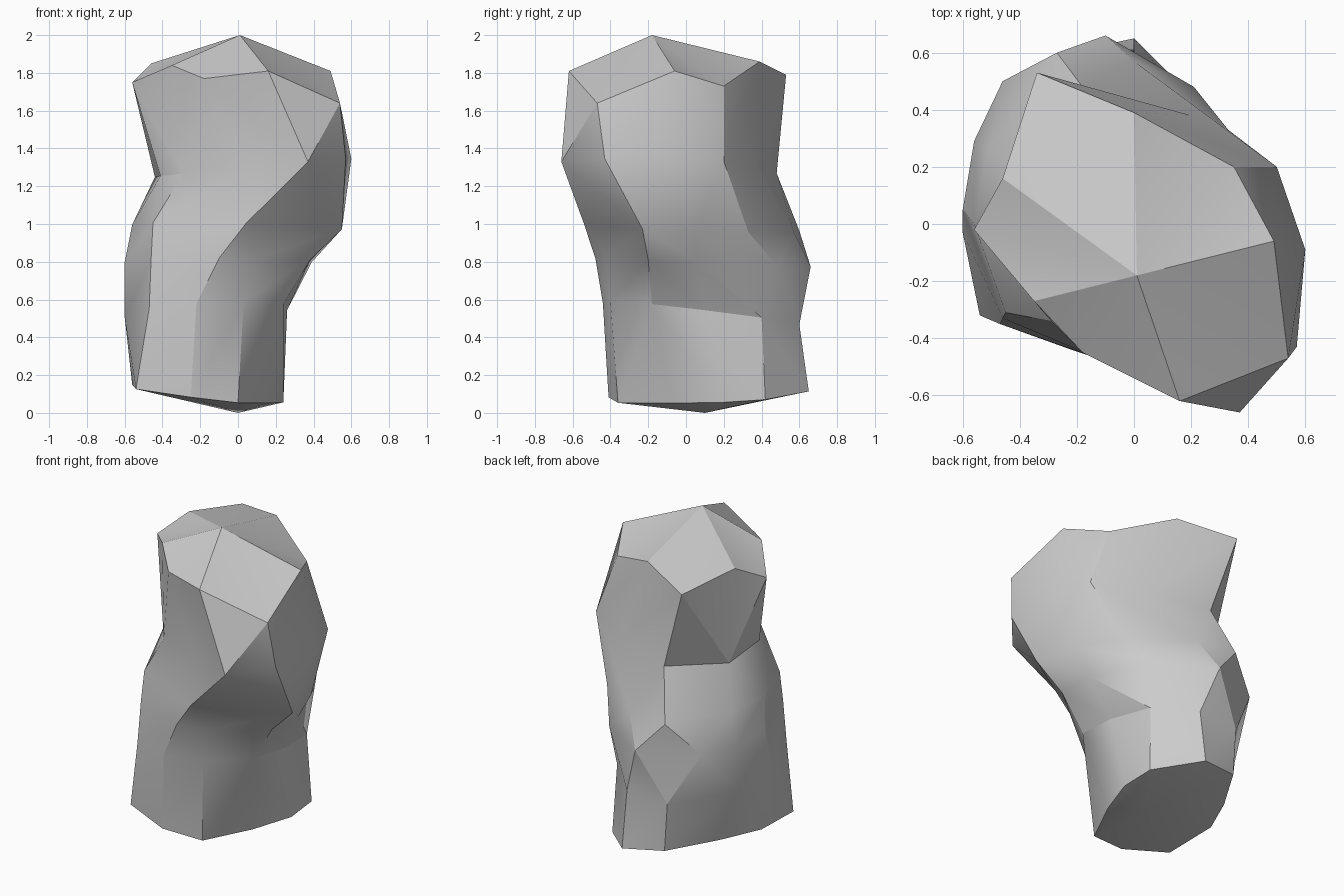
import bpy, bmesh, math

if "Cube" in bpy.data.objects:
    bpy.data.objects.remove(bpy.data.objects["Cube"])

# Cross-sections, bottom to top: (base height, x tilt, y tilt) and an outline
# of ten corners running front -> right -> back -> left.
sections = [
    # foot
    ((0.075, -0.13, 0.06), [(-.25, -.41), (0, -.36), (.15, -.06), (.24, .2), (.23, .42),
                            (0, .65), (-.26, .59), (-.45, .28), (-.56, .03), (-.54, -.32)]),
    # shin
    ((0.54, 0.06, -0.12), [(-.22, -.44), (.03, -.4), (.24, -.18), (.26, .1), (.21, .4),
                           (0, .6), (-.28, .59), (-.54, .27), (-.6, -.03), (-.47, -.35)]),
    # back bulge
    ((0.80, 0.0, -0.04), [(-.1, -.48), (.1, -.42), (.38, -.2), (.39, .06), (.21, .48),
                          (-.1, .66), (-.46, .5), (-.56, .29), (-.6, .05), (-.46, -.33)]),
    # under the overhang
    ((0.98, -0.03, -0.04), [(.04, -.54), (.29, -.4), (.55, -.23), (.48, .06), (.33, .33),
                            (0, .57), (-.27, .6), (-.51, .26), (-.56, 0), (-.45, -.31)]),
    # shoulder
    ((1.29, 0.09, -0.01), [(.06, -.5), (.37, -.66), (.57, -.43), (.6, -.09), (.5, .2),
                           (.2, .38), (-.18, .48), (-.44, .19), (-.41, -.16), (-.29, -.34)]),
    # crown rim
    ((1.80, 0.0, 0.0), [(-.18, -.45), (.16, -.62), (.54, -.47), (.49, -.06), (.35, .2),
                        (0, .39), (-.34, .53), (-.46, .16), (-.56, -.02), (-.35, -.27)]),
]
# height chips along the crown rim
rim_chips = [-.03, .01, -.16, .01, -.07, .06, -.01, .05, -.05, .04]

bm = bmesh.new()
rings = []
for (z, ax, ay), outline in sections:
    rings.append([bm.verts.new((x, y, z + ax * x + ay * y)) for x, y in outline])
for v, dz in zip(rings[-1], rim_chips):
    v.co.z += dz


def facet(a, b, c, d):
    """Split a quad along whichever diagonal bulges outward."""
    normal = (b.co - a.co).cross(c.co - a.co)
    if normal.dot(d.co - a.co) <= 0:
        bm.faces.new((a, b, c))
        bm.faces.new((a, c, d))
    else:
        bm.faces.new((a, b, d))
        bm.faces.new((b, c, d))


# faceted sides
n = len(rings[0])
for lo, up in zip(rings, rings[1:]):
    for i in range(n):
        j = (i + 1) % n
        facet(lo[i], lo[j], up[j], up[i])

# peak and underside
peak = bm.verts.new((.01, -.18, 2.0))
base = bm.verts.new((0, .1, 0))
for i in range(n):
    j = (i + 1) % n
    bm.faces.new((rings[-1][i], rings[-1][j], peak))
    bm.faces.new((rings[0][j], rings[0][i], base))

bmesh.ops.recalc_face_normals(bm, faces=bm.faces)
mesh = bpy.data.meshes.new("rock")
bm.to_mesh(mesh)
bm.free()
rock = bpy.data.objects.new("rock", mesh)
bpy.context.collection.objects.link(rock)

# soften shallow facets, keep ridges crisp
bpy.context.view_layer.objects.active = rock
rock.select_set(True)
bpy.ops.object.shade_smooth_by_angle(angle=math.radians(24))
